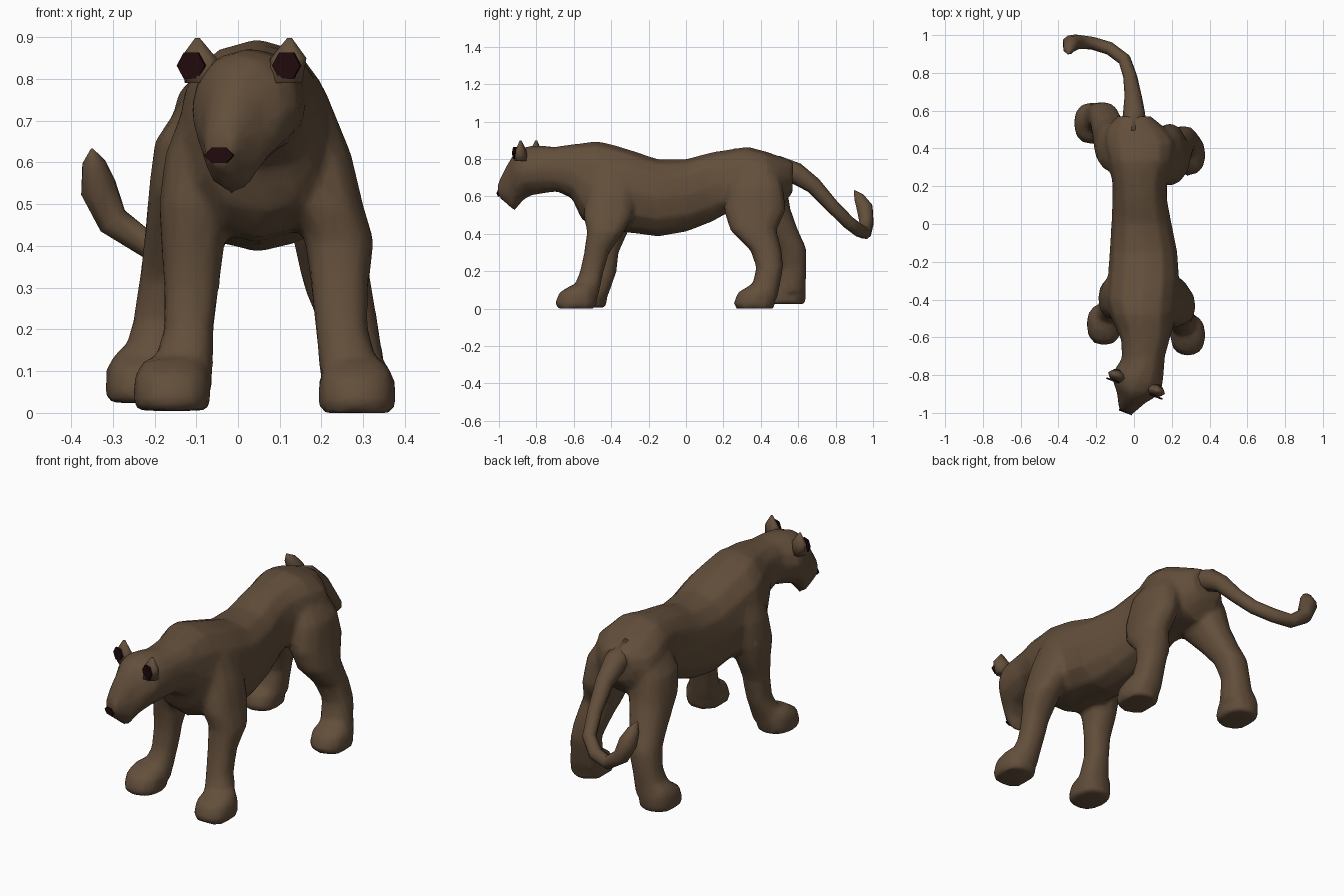
import bpy
import bmesh
import math
from mathutils import Matrix, Vector

default_cube = bpy.data.objects.get("Cube")
if default_cube:
    bpy.data.objects.remove(default_cube, do_unlink=True)


def make_material(name, red, green, blue):
    material = bpy.data.materials.new(name)
    material.use_nodes = True
    colour = (red, green, blue, 1)
    material.diffuse_color = colour
    shader = material.node_tree.nodes["Principled BSDF"]
    shader.inputs["Base Color"].default_value = colour
    shader.inputs["Roughness"].default_value = 0.9
    return material


fur = make_material("brown fur", 0.125, 0.078, 0.044)
dark = make_material("dark skin", 0.014, 0.003, 0.004)

X_AXIS, Y_AXIS, Z_AXIS = (Vector(axis) for axis in ((1, 0, 0), (0, 1, 0), (0, 0, 1)))


def signed_power(value, power):
    return math.copysign(abs(value) ** power, value)


def loft(bm, rings, sides=12, power=0.85, matrix=Matrix()):
    """Skin a closed tube through rings of (centre, half axis u, half axis v)."""
    loops = []
    for centre, u, v in rings:
        loop = []
        for i in range(sides):
            angle = math.tau * i / sides
            point = (Vector(centre)
                     + u * signed_power(math.cos(angle), power)
                     + v * signed_power(math.sin(angle), power))
            loop.append(bm.verts.new(matrix @ point))
        loops.append(loop)
    faces = [bm.faces.new(loops[0]), bm.faces.new(loops[-1])]
    for lower, upper in zip(loops, loops[1:]):
        for i in range(sides):
            j = (i + 1) % sides
            faces.append(bm.faces.new((lower[i], lower[j], upper[j], upper[i])))
    bmesh.ops.recalc_face_normals(bm, faces=faces)


def upright_rings(sections):
    """Sections across the length: y, centre x, half width, bottom, top."""
    return [((x, y, (low + high) / 2), X_AXIS * width, Z_AXIS * (high - low) / 2)
            for y, x, width, low, high in sections]


def level_rings(sections):
    """Sections across the height: z, then the x limits and the y limits."""
    return [(((left + right) / 2, (front + back) / 2, z),
             X_AXIS * (right - left) / 2, Y_AXIS * (back - front) / 2)
            for z, left, right, front, back in sections]


def tube_rings(path):
    """Round sections set square to a path of x, y, z, radius."""
    points = [Vector(p[:3]) for p in path]
    side = X_AXIS.copy()
    rings = []
    for i, point in enumerate(points):
        tangent = points[min(i + 1, len(points) - 1)] - points[max(i - 1, 0)]
        tangent.normalize()
        side = (side - tangent * side.dot(tangent)).normalized()
        radius = path[i][3]
        rings.append((point, side * radius, tangent.cross(side) * radius))
    return rings


def finish(bm, name, material, smooth=True):
    mesh = bpy.data.meshes.new(name)
    bm.to_mesh(mesh)
    bm.free()
    mesh.materials.append(material)
    for polygon in mesh.polygons:
        polygon.use_smooth = smooth
    obj = bpy.data.objects.new(name, mesh)
    bpy.context.collection.objects.link(obj)
    return obj


body = bmesh.new()

# Torso, from the neck to the rump
loft(body, upright_rings([
    (-.84, .02, .09, .64, .86),
    (-.7, .05, .115, .63, .865),
    (-.61, .06, .13, .59, .88),
    (-.56, .055, .15, .48, .885),
    (-.48, .045, .175, .42, .897),
    (-.4, .04, .19, .41, .88),
    (-.3, .05, .19, .405, .85),
    (-.15, .05, .18, .385, .8),
    (0, .04, .16, .41, .8),
    (.13, .03, .145, .46, .835),
    (.22, .03, .145, .51, .85),
    (.33, .035, .175, .52, .867),
    (.43, .03, .195, .52, .84),
    (.5, .01, .165, .53, .815),
    (.57, 0, .09, .62, .79),
]))

# Head, turned a little to its right
head_turn = Matrix.Translation((-.045, -.997, 0)) @ Matrix.Rotation(-.36, 4, "Z")
loft(body, upright_rings([
    (0, 0, .038, .59, .68),
    (.04, 0, .058, .56, .76),
    (.085, 0, .082, .52, .83),
    (.125, 0, .118, .575, .86),
    (.18, 0, .138, .605, .872),
    (.25, 0, .122, .615, .872),
    (.33, 0, .1, .625, .865),
]), power=1, matrix=head_turn)

# Legs, each in its own stride
front_left_leg = [
    (.76, .07, .215, -.5, -.3),
    (.62, .1, .272, -.53, -.27),
    (.5, .13, .3, -.55, -.28),
    (.41, .16, .327, -.53, -.33),
    (.3, .175, .312, -.545, -.41),
    (.2, .185, .312, -.567, -.44),
    (.06, .2, .35, -.62, -.47),
]
front_right_leg = [
    (.76, -.12, .02, -.48, -.28),
    (.62, -.175, .03, -.5, -.26),
    (.5, -.19, 0, -.51, -.28),
    (.41, -.185, -.03, -.49, -.31),
    (.3, -.178, -.045, -.48, -.36),
    (.2, -.178, -.058, -.495, -.37),
    (.06, -.22, -.06, -.56, -.42),
]
hind_left_leg = [
    (.77, .07, .18, .28, .48),
    (.65, .07, .262, .22, .52),
    (.53, .1, .28, .2, .535),
    (.42, .13, .3, .235, .485),
    (.31, .155, .32, .345, .512),
    (.22, .19, .335, .375, .52),
    (.06, .2, .36, .34, .49),
]
hind_right_leg = [
    (.77, -.12, 0, .3, .5),
    (.65, -.2, 0, .27, .54),
    (.53, -.215, -.01, .3, .56),
    (.42, -.225, -.05, .4, .6),
    (.32, -.237, -.08, .48, .645),
    (.22, -.252, -.11, .505, .645),
    (.09, -.29, -.12, .47, .64),
]
for leg in (front_left_leg, front_right_leg, hind_left_leg, hind_right_leg):
    loft(body, level_rings(leg))


# Paws, one shape set down in four places
def add_paw(x, y, floor):
    sections = [(0, .087, -.103, .1), (.03, .094, -.116, .108),
                (.085, .09, -.095, .108), (.125, .066, -.03, .095)]
    loft(body, level_rings([(floor + z, x - w, x + w, y + front, y + back)
                            for z, w, front, back in sections]))


add_paw(.285, -.585, 0)
add_paw(-.158, -.53, .005)
add_paw(.285, .37, 0)
add_paw(-.225, .535, .024)

# Fuse the lofts into one soft skin with broad planes
body_object = finish(body, "body", fur)
fuse = body_object.modifiers.new("fuse", "REMESH")
fuse.mode = "VOXEL"
fuse.voxel_size = 0.015
fuse.use_smooth_shade = True
soften = body_object.modifiers.new("soften", "SMOOTH")
soften.factor = 0.5
soften.iterations = 4
simplify = body_object.modifiers.new("simplify", "DECIMATE")
simplify.ratio = 0.2

# Tail, hanging back and curling up to a tuft
tail = bmesh.new()
loft(tail, tube_rings([
    (0, .48, .75, .07), (0, .59, .722, .058), (-.005, .68, .66, .045),
    (-.02, .78, .55, .037), (-.05, .87, .46, .035), (-.13, .93, .415, .035),
    (-.22, .957, .405, .035), (-.3, .965, .46, .04), (-.335, .955, .54, .046),
    (-.345, .925, .595, .03), (-.35, .9, .632, .003),
]), sides=8, power=1)
finish(tail, "tail", fur)

# Ears with dark inner plates
for side_name, s in (("left", 1), ("right", -1)):
    ear = bmesh.new()
    loft(ear, [((s * x, .165, z), X_AXIS * w, Y_AXIS * d) for x, z, w, d in (
        (.1, .79, .05, .04), (.115, .85, .046, .024), (.118, .898, .006, .006))],
        sides=8, power=1, matrix=head_turn)
    finish(ear, side_name + "_ear", fur)
    inner = bmesh.new()
    loft(inner, [((s * .122, y, .832), X_AXIS * .036, Z_AXIS * .036)
                 for y in (.13, .139)], sides=6, power=1, matrix=head_turn)
    finish(inner, side_name + "_inner_ear", dark, smooth=False)

# Nose plate
nose = bmesh.new()
loft(nose, [((0, y, .617), X_AXIS * .037, Z_AXIS * .021) for y in (-.003, .006)],
     sides=6, power=1, matrix=head_turn)
finish(nose, "nose", dark, smooth=False)
